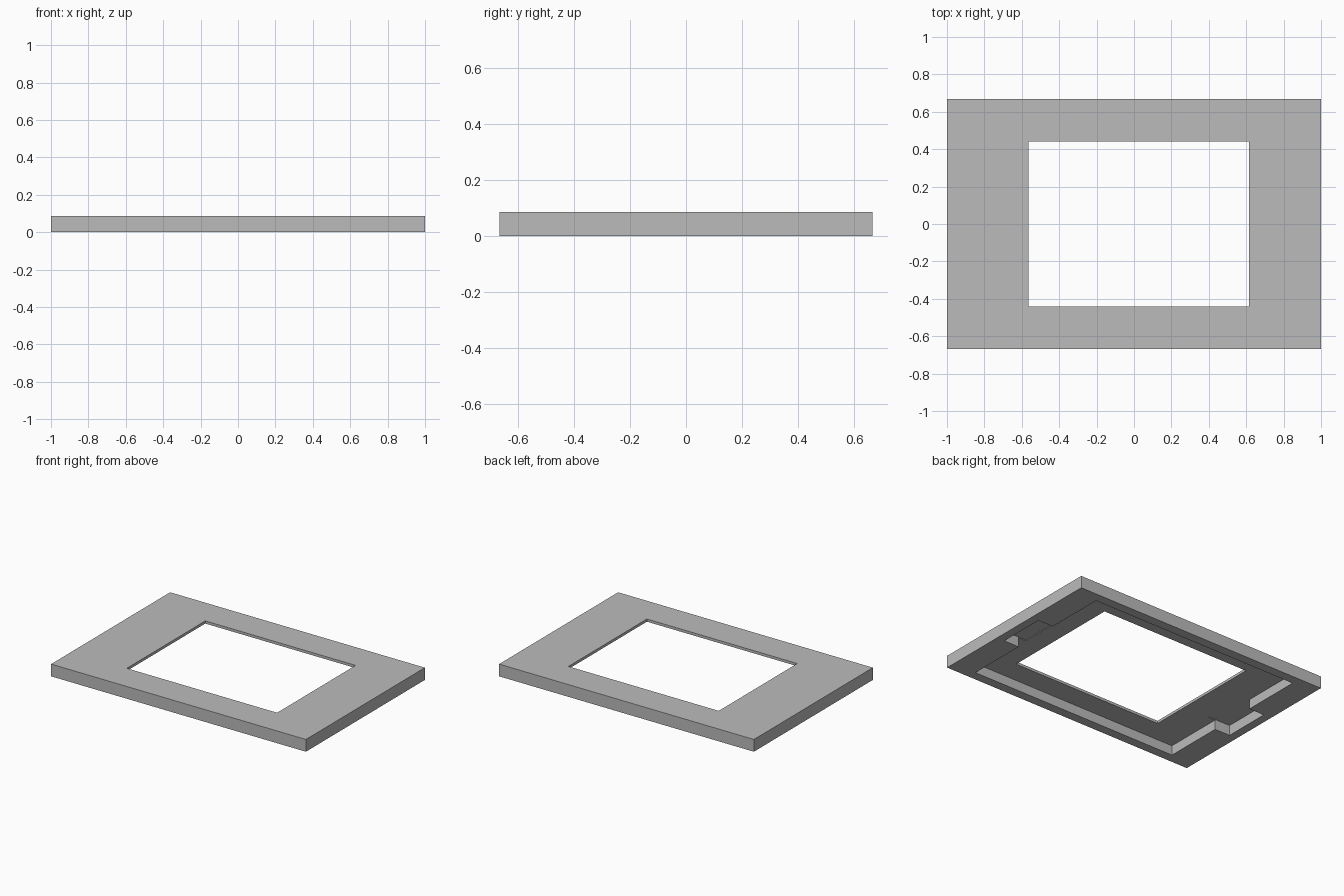
import bpy
import bmesh
from mathutils import Matrix, Vector

cube = bpy.data.objects.get("Cube")
if cube:
    bpy.data.objects.remove(cube, do_unlink=True)

HALF_X, HALF_Y, HEIGHT = 1.0, 0.667, 0.087
RECESS_Z, NOTCH_Z = 0.068, 0.072

# Plain grey
grey = bpy.data.materials.new("plain_grey")
grey.use_nodes = True
colour = (0.5, 0.5, 0.5, 1.0)
grey.diffuse_color = colour
grey.node_tree.nodes["Principled BSDF"].inputs["Base Color"].default_value = colour


def box(name, low, high):
    """Axis-aligned box between two opposite corners."""
    low, high = Vector(low), Vector(high)
    bm = bmesh.new()
    bmesh.ops.create_cube(bm, size=1.0, matrix=Matrix.Translation((low + high) / 2)
                          @ Matrix.Diagonal((*(high - low), 1.0)))
    mesh = bpy.data.meshes.new(name)
    bm.to_mesh(mesh)
    bm.free()
    mesh.materials.append(grey)
    obj = bpy.data.objects.new(name, mesh)
    bpy.context.collection.objects.link(obj)
    return obj


def cut(target, low, high):
    """Subtract a box from the target, then discard the cutter."""
    cutter = box("cutter", low, high)
    cutter.hide_render = True
    mod = target.modifiers.new("cut", 'BOOLEAN')
    mod.operation = 'DIFFERENCE'
    mod.solver = 'EXACT'
    mod.object = cutter
    bpy.context.view_layer.objects.active = target
    bpy.ops.object.modifier_apply(modifier=mod.name)
    bpy.data.objects.remove(cutter, do_unlink=True)


# Flat rectangular cover
frame = box("bezel_frame", (-HALF_X, -HALF_Y, 0), (HALF_X, HALF_Y, HEIGHT))

# Shallow recess underneath
cut(frame, (-0.82, -0.60, -0.1), (0.82, 0.60, RECESS_Z))

# Side notches, slightly deeper than the recess
for inner, outer in ((0.76, 0.94), (-0.94, -0.76)):
    cut(frame, (inner, -0.17, -0.1), (outer, 0.17, NOTCH_Z))

# Window, set a little off centre
cut(frame, (-0.565, -0.44, -0.1), (0.615, 0.44, 0.2))
